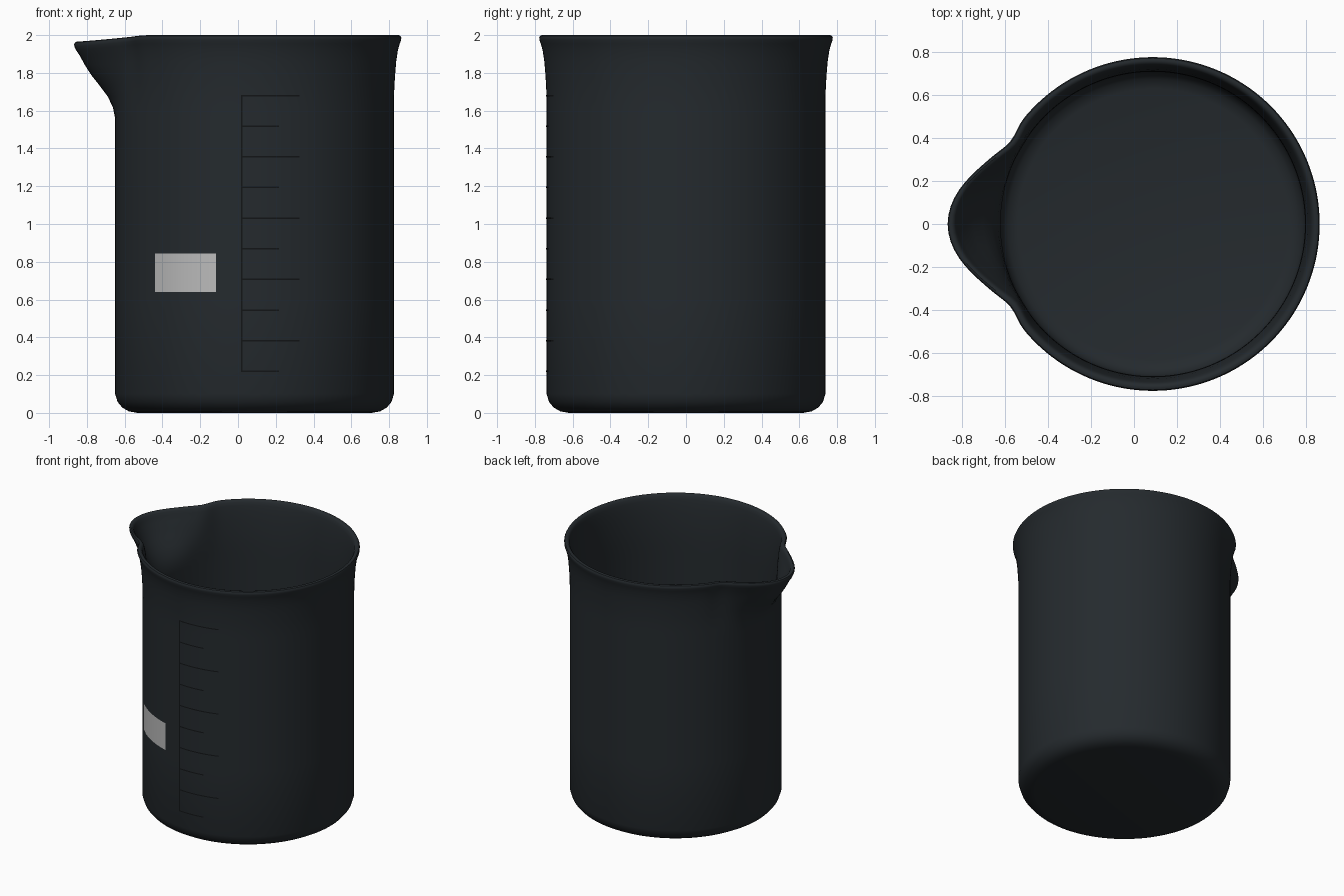
import bpy, bmesh
from math import sin, cos, pi, asin, radians

if "Cube" in bpy.data.objects:
    bpy.data.objects.remove(bpy.data.objects["Cube"])

CX, R, SEG = 0.0875, 0.738, 144


def material(name, c):
    m = bpy.data.materials.new(name)
    m.diffuse_color = (*c, 1)
    m.use_nodes = True
    m.node_tree.nodes["Principled BSDF"].inputs["Base Color"].default_value = m.diffuse_color
    return m


def make_object(name, bm, mat, angle=40):
    me = bpy.data.meshes.new(name)
    bm.to_mesh(me)
    bm.free()
    ob = bpy.data.objects.new(name, me)
    bpy.context.collection.objects.link(ob)
    me.materials.append(mat)
    bpy.ops.object.select_all(action='DESELECT')
    ob.select_set(True)
    bpy.context.view_layer.objects.active = ob
    bpy.ops.object.shade_smooth_by_angle(angle=radians(angle))
    return ob


glass = material("dark_glass", (0.018, 0.023, 0.027))
ink = material("mark_ink", (0.006, 0.007, 0.008))
white = material("label_white", (0.5, 0.5, 0.5))

# Spout reach at each height
REACH = [(1.56, 0), (1.62, 0.012), (1.68, 0.04), (1.83, 0.138), (1.95, 0.176), (2.01, 0.18)]


def reach(z):
    for (z0, a), (z1, b) in zip(REACH, REACH[1:]):
        if z0 <= z <= z1:
            return a + (b - a) * (z - z0) / (z1 - z0)
    return 0


def bump(deg, width):
    return cos(deg / width * pi / 2) ** 2 if abs(deg) < width else 0


# Beaker wall: lathed profile, outside from base to rim, then inside down to floor
profile = [(0.62, 0), (0.665, 0.008), (0.70, 0.028), (0.725, 0.058), (R, 0.10),
           (R, 0.6), (R, 1.1), (R, 1.56), (R, 1.62), (0.7385, 1.68), (0.741, 1.74),
           (0.745, 1.80), (0.750, 1.86), (0.759, 1.92), (0.769, 1.955), (0.776, 1.974),
           (0.777, 1.986), (0.772, 1.996), (0.762, 2.0), (0.750, 1.997), (0.741, 1.985),
           (0.735, 1.96), (0.728, 1.92), (0.721, 1.86), (0.716, 1.80), (0.712, 1.74),
           (0.710, 1.68), (0.709, 1.62), (0.709, 1.56), (0.709, 1.1), (0.709, 0.6),
           (0.709, 0.12), (0.700, 0.085), (0.675, 0.055), (0.63, 0.04)]
bm = bmesh.new()
rings = []
for r, z in profile:
    t = min(max((z - 1.56) / 0.4, 0), 1)
    ring = []
    for i in range(SEG):
        deg = 360 * i / SEG - 180          # 0 degrees faces the spout
        rr = r + reach(z) * bump(deg, 22 + 10 * t)
        rr -= 0.012 * t * bump(abs(deg) - 31, 9)
        zz = z - 0.035 * t * t * bump(deg, 45)
        a = radians(deg)
        ring.append(bm.verts.new((CX - rr * cos(a), -rr * sin(a), zz)))
    rings.append(ring)
for lo, hi in zip(rings, rings[1:]):
    for i in range(SEG):
        j = (i + 1) % SEG
        bm.faces.new((lo[i], lo[j], hi[j], hi[i]))
bm.faces.new(rings[0])
bm.faces.new(rings[-1])
bmesh.ops.recalc_face_normals(bm, faces=bm.faces)
make_object("beaker_body", bm, glass)


# Thin printed patches wrapped on the front of the wall
def patch(bm, x0, x1, z0, z1, off=0.002):
    a0, a1 = asin((x0 - CX) / R), asin((x1 - CX) / R)
    n = max(1, int((a1 - a0) / 0.03))
    cols = []
    for i in range(n + 1):
        a = a0 + (a1 - a0) * i / n
        x, y = CX + (R + off) * sin(a), -(R + off) * cos(a)
        cols.append((bm.verts.new((x, y, z0)), bm.verts.new((x, y, z1))))
    for p, q in zip(cols, cols[1:]):
        bm.faces.new((p[0], q[0], q[1], p[1]))


# Blank label
bm = bmesh.new()
patch(bm, -0.437, -0.117, 0.64, 0.845)
make_object("label_panel", bm, white)

# Graduation scale: upright line with alternating short and long ticks
bm = bmesh.new()
H = 0.004
patch(bm, 0.016, 0.024, 0.22 - H, 1.68 + H)
for k in range(10):
    z = 0.22 + k * 1.46 / 9
    patch(bm, 0.024, 0.325 if k % 2 else 0.218, z - H, z + H)
make_object("graduation_marks", bm, ink)
